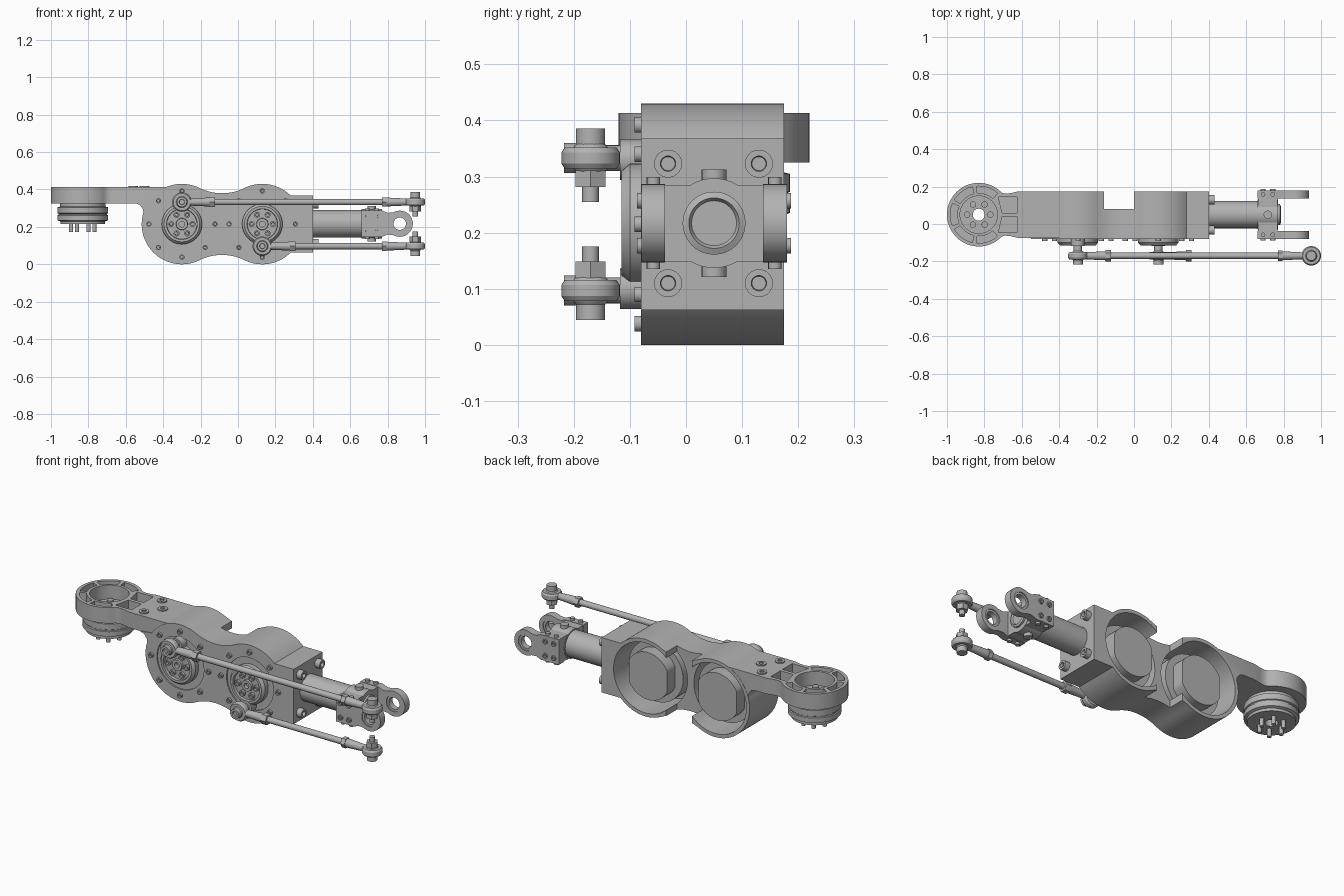
import bpy, bmesh
from math import sin, cos, pi, radians, asin, atan2, sqrt

if "Cube" in bpy.data.objects:
    bpy.data.objects.remove(bpy.data.objects["Cube"])

steel = bpy.data.materials.new("grey_metal")
GREY = (0.45, 0.45, 0.45, 1)
steel.diffuse_color = GREY
steel.use_nodes = True
steel.node_tree.nodes["Principled BSDF"].inputs["Base Color"].default_value = GREY
parts = []


def place(axis, u, v, h):
    return {"X": (h, u, v), "Y": (u, h, v), "Z": (u, v, h)}[axis]


def finish(name, bm):
    bmesh.ops.remove_doubles(bm, verts=bm.verts, dist=1e-5)
    bmesh.ops.recalc_face_normals(bm, faces=bm.faces)
    mesh = bpy.data.meshes.new(name)
    bm.to_mesh(mesh)
    bm.free()
    mesh.materials.append(steel)
    ob = bpy.data.objects.new(name, mesh)
    bpy.context.collection.objects.link(ob)
    parts.append(ob)
    return ob


def lathe(name, axis, u, v, profile, n=48, closed=False):
    """Turn a (radius, height) profile about an axis through (u, v)."""
    bm = bmesh.new()
    rings = []
    for r, h in profile:
        if r == 0:
            rings.append([bm.verts.new(place(axis, u, v, h))] * n)
        else:
            rings.append([bm.verts.new(place(axis, u + r * cos(2 * pi * i / n),
                          v + r * sin(2 * pi * i / n), h)) for i in range(n)])
    pairs = list(zip(rings, rings[1:])) + ([(rings[-1], rings[0])] if closed else [])
    for a, b in pairs:
        for i in range(n):
            j = (i + 1) % n
            bm.faces.new(list(dict.fromkeys((a[i], a[j], b[j], b[i]))))
    return finish(name, bm)


def cyl(name, axis, u, v, r, h0, h1, n=48):
    return lathe(name, axis, u, v, [(0, h0), (r, h0), (r, h1), (0, h1)], n)


def tube(name, axis, u, v, r0, r1, h0, h1, n=40):
    return lathe(name, axis, u, v, [(r0, h0), (r1, h0), (r1, h1), (r0, h1)], n, True)


def prism(name, axis, outline, h0, h1):
    bm = bmesh.new()
    a, b = ([bm.verts.new(place(axis, u, v, h)) for u, v in outline] for h in (h0, h1))
    bm.faces.new(a)
    bm.faces.new(b)
    for i in range(len(a)):
        j = (i + 1) % len(a)
        bm.faces.new((a[i], a[j], b[j], b[i]))
    return finish(name, bm)


def box(name, x0, x1, y0, y1, z0, z1):
    return prism(name, "Z", [(x0, y0), (x1, y0), (x1, y1), (x0, y1)], z0, z1)


def arc(u, v, r, a0, a1, n=24):
    return [(u + r * cos(a0 + (a1 - a0) * i / n), v + r * sin(a0 + (a1 - a0) * i / n))
            for i in range(n + 1)]


def cut(targets, cutters):
    for ob in targets:
        for c in cutters:
            m = ob.modifiers.new("cut", "BOOLEAN")
            m.operation, m.solver, m.object = "DIFFERENCE", "EXACT", c
        bpy.context.view_layer.update()
        deps = bpy.context.evaluated_depsgraph_get()
        mesh = bpy.data.meshes.new_from_object(ob.evaluated_get(deps))
        ob.modifiers.clear()
        ob.data = mesh
    for c in cutters:
        parts.remove(c)
        bpy.data.objects.remove(c)


# Main housing: two round lobes, a waist and a square end
LX, RX, CZ, R = -0.3, 0.13, 0.215, 0.215
BACK, FRONT, YC = 0.175, -0.08, 0.05
half, waist = (RX - LX) / 2, 0.165
fr = (half ** 2 + waist ** 2 - R ** 2) / (2 * (R - waist))
ang = atan2(waist + fr, half)
upper = arc(LX, 0, R, pi, ang)
upper += arc(LX + half, waist + fr, fr, pi + ang, 2 * pi - ang)[1:-1]
upper += arc(RX, 0, R, pi - ang, asin(0.153 / R)) + [(0.4, 0.153)]
outline = [(x, CZ + z) for x, z in upper] + [(x, CZ - z) for x, z in upper[:0:-1]]
housing = prism("housing", "Y", outline, FRONT, BACK)

# Cantilever arm with a round end, and the gusset below it
AX, AR = -0.83, 0.17
side = [(-0.36, 0.124), (-0.62, 0.124), (-0.66, 0.115), (-0.69, 0.112)]
arm_outline = [(x, YC + y) for x, y in side]
arm_outline += arc(AX, YC, AR, radians(44), radians(316), 48)
arm_outline += [(x, YC - y) for x, y in reversed(side)]
arm = prism("arm", "Z", arm_outline, 0.325, 0.413)
gusset = prism("arm_gusset", "Y", [(-0.55, 0.327), (-0.525, 0.318), (-0.508, 0.295),
               (-0.503, 0.25), (-0.44, 0.25), (-0.44, 0.34)], FRONT + 0.001, BACK - 0.001)

# Hollow the lobes, notch the waist and sink the front faces
cut([housing, arm, gusset], [cyl("bore", "Y", x, CZ, 0.195, -0.05, 0.3, 64) for x in (LX, RX)])
cut([housing], [box("notch", -0.16, 0, 0.08, 0.3, -0.1, 0.6)]
    + [cyl("sink", "Y", x, CZ, 0.145, -0.1, -0.073, 64) for x in (LX, RX)])

# Arm pockets and bearing bore
cutters = [cyl("bore", "Z", AX, YC, 0.1, 0.3, 0.5, 64)]
for i in range(5):
    a0, a1 = radians(45 + 54 * i + 4), radians(45 + 54 * (i + 1) - 4)
    cutters.append(prism("pocket", "Z", arc(AX, YC, 0.152, a0, a1, 10)
                         + arc(AX, YC, 0.115, a1, a0, 10), 0.36, 0.5))
for s in (1, -1):
    cutters.append(prism("pocket", "Z", [(-0.705, YC + s * 0.01), (-0.625, YC + s * 0.01),
                   (-0.625, YC + s * 0.095), (-0.725, YC + s * 0.095)], 0.36, 0.5))
cut([arm], cutters)

# Bearing drum under the arm
lathe("bearing_drum", "Z", AX, YC, [(0.032, 0.215), (0.12, 0.215), (0.12, 0.23), (0.135, 0.235),
      (0.135, 0.262), (0.13, 0.265), (0.13, 0.27), (0.135, 0.273), (0.135, 0.305),
      (0.122, 0.308), (0.122, 0.335), (0.1, 0.335), (0.032, 0.335)], 64, True)
for i in range(6):
    a = i * pi / 3
    x, y = AX + 0.062 * cos(a), YC + 0.062 * sin(a)
    cyl("drum_pin", "Z", x, y, 0.011, 0.172, 0.22, 16)
    cyl("drum_bolt", "Z", x, y, 0.017, 0.33, 0.35, 16)
for x, y in ((-0.56, 0.13), (-0.5, YC), (-0.56, -0.03)):
    tube("arm_bolt", "Z", x, y, 0.012, 0.026, 0.405, 0.419, 20)


def bolt(name, axis, u, v, r, base, top):
    """Round socket head with a sunk hexagon."""
    lathe(name, axis, u, v, [(0, base), (r, base), (r, top),
          (r * 0.55, top), (r * 0.5, top + (base - top) * 0.4),
          (0, top + (base - top) * 0.4)], 18)


# Motors in the lobes, and the output hubs in front
for x, s in ((LX, 1), (RX, -1)):
    cyl("motor_base", "Y", x, CZ, 0.168, -0.06, 0.08)
    flat = [(max(x - 0.118, min(x + 0.118, u)), v) for u, v in arc(x, CZ, 0.132, 0, 2 * pi, 56)[:-1]]
    prism("motor_can", "Y", flat, 0.07, 0.15)
    lathe("output_hub", "Y", x, CZ, [(0, -0.06), (0.108, -0.06), (0.108, -0.1), (0.095, -0.115),
          (0.082, -0.115), (0.08, -0.1), (0.032, -0.1), (0.03, -0.112), (0.015, -0.112),
          (0.015, -0.09), (0, -0.09)])
    cyl("crank_lobe", "Y", x, CZ + s * 0.115, 0.036, -0.07, -0.118, 32)
    for i in range(6):
        a = i * pi / 3
        bolt("hub_bolt", "Y", x + 0.057 * cos(a), CZ + 0.057 * sin(a), 0.016, -0.09, -0.114)
    for i in range(8):
        a = i * pi / 4
        bolt("face_bolt", "Y", x + 0.177 * cos(a), CZ + 0.177 * sin(a), 0.014, -0.07, -0.092)

# Output tube, its end bolts and the fork
for y in (-0.032, 0.13):
    for z in (0.11, 0.323):
        bolt("end_bolt", "X", y, z, 0.025, 0.39, 0.43)
FX, FZ = 0.865, 0.217
cyl("output_tube", "X", YC, FZ, 0.073, 0.39, 0.67)
cyl("tube_collar", "X", YC, FZ, 0.08, 0.66, 0.77)
box("fork_block", 0.662, 0.768, -0.05, 0.15, FZ - 0.068, FZ + 0.068)
lathe("tube_end_cap", "X", YC, FZ, [(0, 0.76), (0.056, 0.76), (0.056, 0.78), (0.045, 0.785),
      (0.04, 0.776), (0, 0.776)])
cyl("fork_cross_bolt", "Z", 0.715, YC, 0.022, 0.121, 0.313, 24)
for y0, y1, tip in ((0.137, 0.18, 0.187), (-0.079, -0.037, -0.087)):
    tine = prism("fork_tine", "Y", [(0.66, FZ + 0.07), (0.66, FZ - 0.07), (0.77, FZ - 0.07),
                 (0.8, FZ - 0.058)] + arc(FX, FZ, 0.07, radians(-120), radians(120))
                 + [(0.8, FZ + 0.058), (0.77, FZ + 0.07)], y0, y1)
    cut([tine], [cyl("hole", "Y", FX, FZ, 0.045, -0.2, 0.3)])
    tube("fork_bearing", "Y", FX, FZ, 0.033, 0.047, y0 + 0.005, y1 - 0.005)
    for x in (0.69, 0.742):
        for z in (FZ - 0.04, FZ + 0.04):
            bolt("fork_side_bolt", "Y", x, z, 0.014, (y0 + y1) / 2, tip)
        for s in (1, -1):
            cyl("fork_edge_bolt", "Z", x, (y0 + y1) / 2, 0.012, FZ + s * 0.06, FZ + s * 0.082, 16)


def rod_eye(axis, u, v, h):
    """Rounded eye with a ball inside, centred at height h on its axis."""
    lathe("rod_eye", axis, u, v, [(0.03, h - 0.019), (0.046, h - 0.019), (0.052, h - 0.01),
          (0.052, h + 0.01), (0.046, h + 0.019), (0.03, h + 0.019)], 40, True)
    lathe("rod_ball", axis, u, v, [(0.036 * cos(t), h + 0.036 * sin(t)) for t in
          [radians(d) for d in range(-48, 49, 12)]], 32, True)


# Two push rods, mirrored about the centre height
RY, EX = -0.17, 0.948
for x, s in ((LX, 1), (RX, -1)):
    z = CZ + s * 0.118
    rod_eye("Y", x, z, RY)
    cyl("crank_pin", "Y", x, z, 0.023, -0.11, -0.2, 24)
    bolt("crank_pin_head", "Y", x, z, 0.027, -0.19, -0.217)
    rod_eye("Z", EX, RY, z)
    cyl("end_pin_head", "Z", EX, RY, 0.026, z + s * 0.015, z + s * 0.053, 24)
    cyl("end_pin_nut", "Z", EX, RY, 0.031, z - s * 0.022, z - s * 0.052, 6)
    cyl("end_pin_thread", "Z", EX, RY, 0.015, z, z - s * 0.078, 16)
    lathe("crank_shank", "X", RY, z, [(0, x + 0.04), (0.019, x + 0.04), (0.024, x + 0.15),
          (0, x + 0.15)], 24)
    cyl("crank_lock_nut", "X", RY, z, 0.03, x + 0.148, x + 0.178, 6)
    cyl("push_rod", "X", RY, z, 0.0165, x + 0.14, 0.8, 24)
    cyl("end_lock_nut", "X", RY, z, 0.029, 0.77, 0.795, 6)
    lathe("end_shank", "X", RY, z, [(0, 0.79), (0.024, 0.79), (0.018, 0.91), (0, 0.91)], 24)

# Smooth round surfaces, keep hard edges
bpy.ops.object.select_all(action="DESELECT")
for ob in parts:
    ob.select_set(True)
bpy.context.view_layer.objects.active = parts[0]
bpy.ops.object.shade_smooth_by_angle(angle=radians(32))
